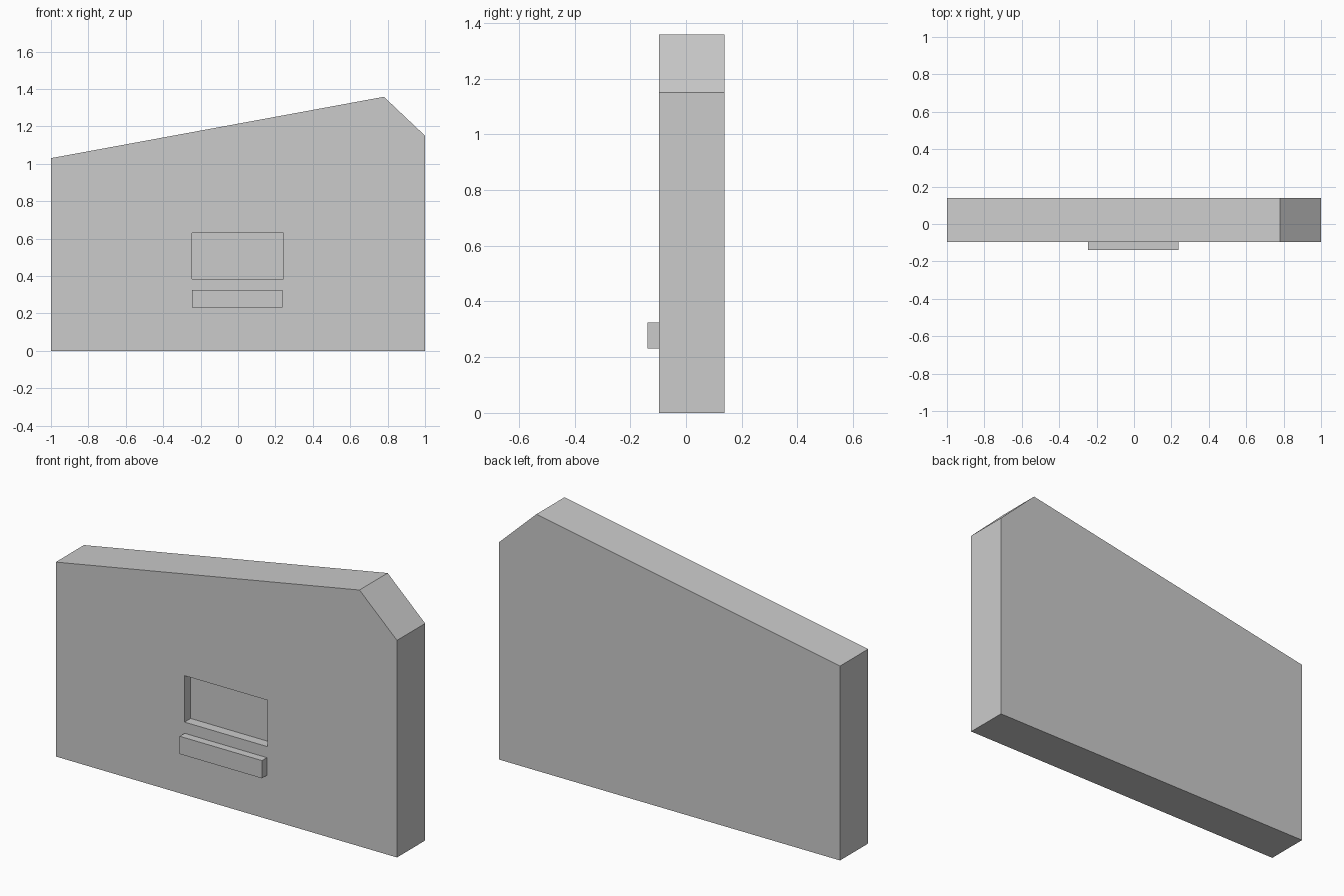
import bpy, bmesh

if "Cube" in bpy.data.objects:
    bpy.data.objects.remove(bpy.data.objects["Cube"])

FRONT, BACK = -0.097, 0.1385


def extrude_profile(name, profile, y0, y1):
    """Solid made from an x/z outline, extruded along y."""
    bm = bmesh.new()
    face = bm.faces.new([bm.verts.new((x, y0, z)) for x, z in profile])
    ext = bmesh.ops.extrude_face_region(bm, geom=[face], use_keep_orig=True)
    moved = [v for v in ext["geom"] if isinstance(v, bmesh.types.BMVert)]
    bmesh.ops.translate(bm, verts=moved, vec=(0, y1 - y0, 0))
    bmesh.ops.recalc_face_normals(bm, faces=bm.faces)
    mesh = bpy.data.meshes.new(name)
    bm.to_mesh(mesh)
    bm.free()
    obj = bpy.data.objects.new(name, mesh)
    bpy.context.collection.objects.link(obj)
    return obj


def rect(x0, x1, z0, z1):
    return [(x0, z0), (x1, z0), (x1, z1), (x0, z1)]


# Wall slab with a sloped top and clipped corner
wall = extrude_profile(
    "wall", [(-1, 0), (1, 0), (1, 1.15), (0.78, 1.358), (-1, 1.03)], FRONT, BACK)

# Shallow recess in the front face
cutter = extrude_profile(
    "recess_cutter", rect(-0.245, 0.242, 0.384, 0.63), FRONT - 0.1, FRONT + 0.051)
cutter.hide_render = True
cutter.hide_set(True)
cut = wall.modifiers.new("recess", "BOOLEAN")
cut.operation = "DIFFERENCE"
cut.solver = "EXACT"
cut.object = cutter

# Ledge below the recess
extrude_profile("ledge", rect(-0.245, 0.237, 0.231, 0.325), -0.1385, FRONT)
